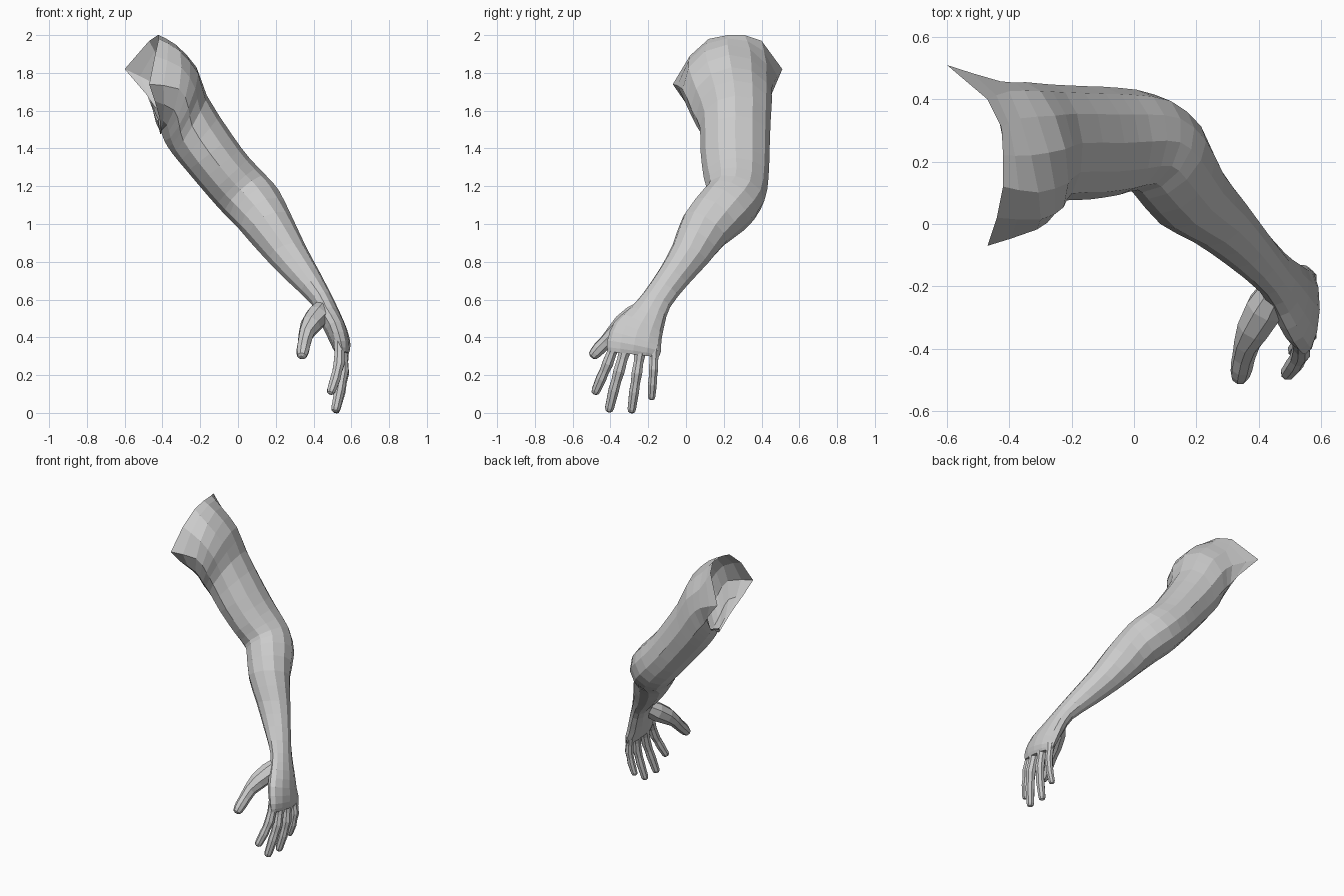
import bpy, bmesh, math
from mathutils import Vector as V

if "Cube" in bpy.data.objects:
    bpy.data.objects.remove(bpy.data.objects["Cube"])


def refine(rings):
    # insert one smooth in-between ring per span
    out = []
    for i in range(len(rings) - 1):
        a, b = rings[max(i - 1, 0)], rings[i]
        c, d = rings[i + 1], rings[min(i + 2, len(rings) - 1)]
        out += [b, [(9 * (q + r) - p - s) / 16 for p, q, r, s in zip(a, b, c, d)]]
    return out + [rings[-1]]


def loft(name, rings, cap_start=False):
    bm = bmesh.new()
    loops = [[bm.verts.new(p) for p in ring] for ring in rings]
    n = len(loops[0])
    for a, b in zip(loops, loops[1:]):
        for i in range(n):
            j = (i + 1) % n
            bm.faces.new((a[i], a[j], b[j], b[i]))
    bm.faces.new(loops[-1])
    if cap_start:
        bm.faces.new(loops[0])
    bmesh.ops.recalc_face_normals(bm, faces=bm.faces)
    me = bpy.data.meshes.new(name)
    bm.to_mesh(me)
    bm.free()
    ob = bpy.data.objects.new(name, me)
    bpy.context.collection.objects.link(ob)
    return ob


def tangent(pts, i):
    return (pts[min(i + 1, len(pts) - 1)] - pts[max(i - 1, 0)]).normalized()


# open shoulder rim, running back -> top -> front -> armpit
rim = [(-.6, .51, 1.82), (-.47, .40, 1.97), (-.425, .31, 2.0), (-.42, .22, 2.0),
       (-.42, .12, 1.98), (-.44, .02, 1.89), (-.47, -.07, 1.74), (-.44, 0, 1.65),
       (-.415, .1, 1.56), (-.41, .22, 1.47), (-.42, .35, 1.55), (-.48, .45, 1.68)]

# arm sections: outer x, z; inner x, z; centre y; half depth
sections = [(-.33, 1.95, -.41, 1.50, .22, .245), (-.22, 1.83, -.39, 1.44, .24, .22),
            (-.165, 1.68, -.345, 1.37, .26, .188), (-.03, 1.47, -.27, 1.28, .26, .182),
            (.06, 1.35, -.16, 1.15, .265, .172), (.15, 1.255, -.07, 1.05, .262, .158),
            (.215, 1.18, 0, .98, .205, .155), (.285, 1.04, .06, .91, .10, .137),
            (.36, .88, .16, .80, .022, .107), (.43, .75, .27, .69, -.065, .087),
            (.497, .62, .39, .575, -.155, .082), (.54, .53, .43, .49, -.205, .103),
            (.578, .44, .465, .42, -.255, .135), (.596, .36, .50, .345, -.275, .145),
            (.585, .31, .52, .31, -.28, .135)]
centres = [V(((s[0] + s[2]) / 2, s[4], (s[1] + s[3]) / 2)) for s in sections]
rings = [[V(p) for p in rim]]
for k, s in enumerate(sections):
    v = V((s[0] - s[2], 0, s[1] - s[3])) / 2
    u = v.cross(tangent(centres, k)).normalized() * s[5]
    rings.append([centres[k] + u * math.cos(i * math.pi / 6) + v * math.sin(i * math.pi / 6)
                  for i in range(12)])
loft("arm_and_palm", refine(rings))


def digit(name, path, radii, sides=8):
    pts = [V(p) for p in path]
    end = tangent(pts, len(pts) - 1)
    # rounded tip: pull the last joint back, then close with smaller rings
    tip, r = pts[-1], radii[-1]
    pts[-1] = tip - end * r * .9
    pts += [tip - end * r * .25, tip]
    radii = list(radii) + [r * .8, r * .4]
    loops = []
    for k, p in enumerate(pts):
        t = tangent(pts, k)
        u = V((0, 1, 0)) - t * t.y
        u.normalize()
        w = t.cross(u)
        loops.append([p + radii[k] * (u * math.cos(a) + w * math.sin(a))
                      for a in (2 * math.pi * (i + .5) / sides for i in range(sides))])
    loft(name, loops, True)


def finger(name, knuckle, middle, last, tip, r):
    # slim phalanges between thicker joints
    a, b, c, d = map(V, (knuckle, middle, last, tip))
    path = [a, a.lerp(b, .55), b, b.lerp(c, .5), c, c.lerp(d, .5), d]
    digit(name, path, [r * f for f in (1.25, .98, 1.08, .93, 1.0, .9, .85)])


finger("index_finger", (.54, -.37, .38), (.535, -.415, .26), (.515, -.45, .18), (.488, -.485, .10), .029)
finger("middle_finger", (.55, -.315, .36), (.555, -.355, .22), (.538, -.383, .12), (.513, -.41, .005), .030)
finger("ring_finger", (.555, -.24, .34), (.56, -.26, .21), (.543, -.275, .11), (.515, -.29, 0), .028)
finger("little_finger", (.55, -.168, .34), (.56, -.172, .23), (.547, -.178, .15), (.522, -.183, .07), .025)

# thumb with its fleshy base
digit("thumb", [(.46, -.20, .56), (.42, -.27, .51), (.385, -.335, .465), (.362, -.385, .42),
                (.352, -.425, .375), (.345, -.46, .34), (.337, -.50, .295)],
      [.05, .064, .056, .042, .037, .036, .032])
